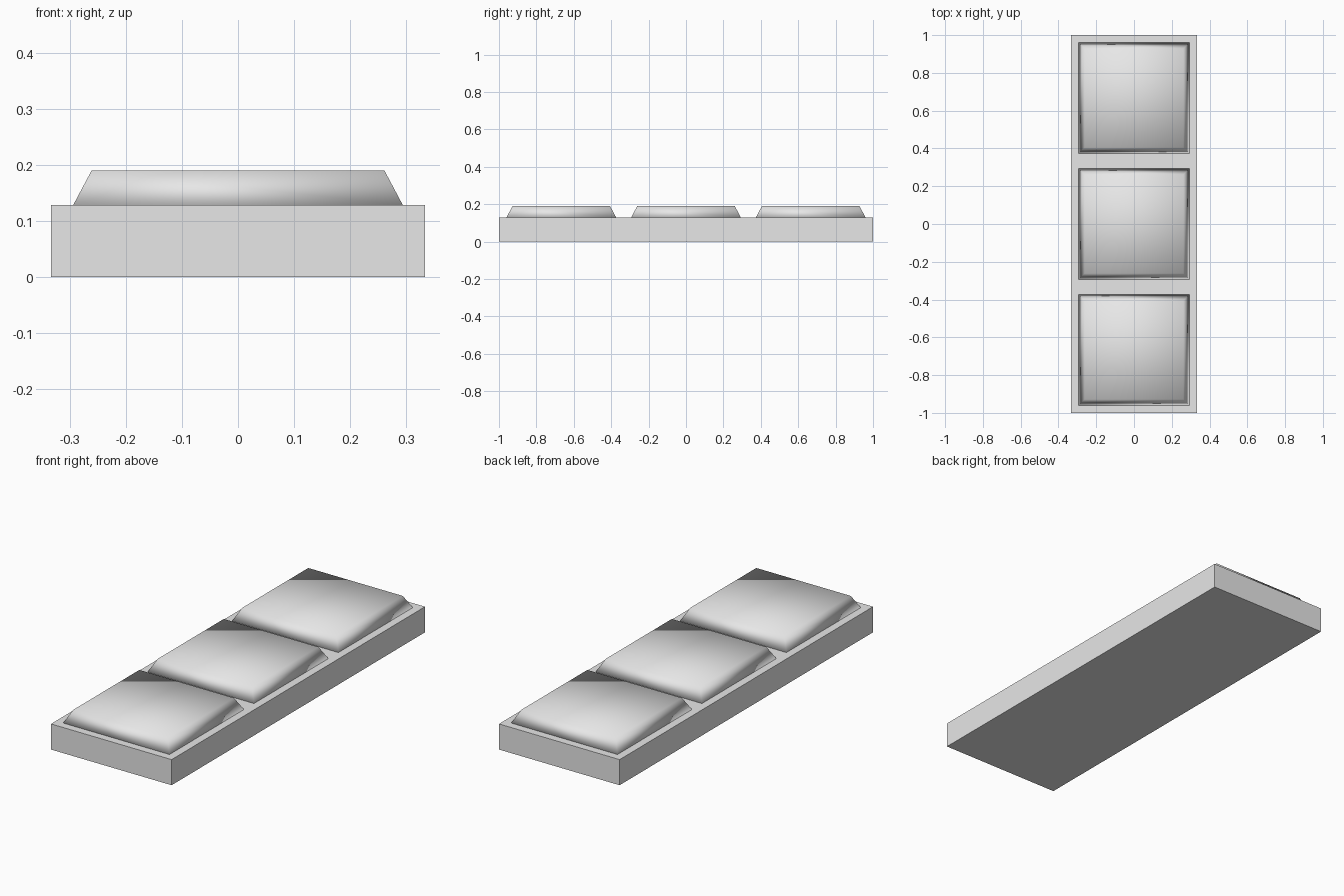
import bpy
from math import pi, sqrt

cube = bpy.data.objects.get("Cube")
if cube:
    bpy.data.objects.remove(cube, do_unlink=True)

WIDTH, LENGTH = 2 / 3, 2.0
BASE_TOP, PAD_TOP = 0.128, 0.19
PAD_BOTTOM_HALF, PAD_TOP_HALF = 0.294, 0.261

# Single grey material
grey = bpy.data.materials.new("light_grey")
grey.use_nodes = True
colour = (0.8, 0.8, 0.8, 1)
grey.diffuse_color = colour
grey.node_tree.nodes["Principled BSDF"].inputs["Base Color"].default_value = colour


def finish(name):
    obj = bpy.context.object
    obj.name = name
    obj.data.materials.append(grey)
    bpy.ops.object.transform_apply(location=False, rotation=True, scale=True)
    return obj


# Flat rectangular base slab
bpy.ops.mesh.primitive_cube_add(size=1, location=(0, 0, BASE_TOP / 2))
bpy.context.object.scale = (WIDTH, LENGTH, BASE_TOP)
finish("base_slab")

# Three raised square pads with sloping, softly shaded sides
for name, step in (("front_pad", -1), ("middle_pad", 0), ("back_pad", 1)):
    bpy.ops.mesh.primitive_cone_add(
        vertices=4, radius1=PAD_BOTTOM_HALF * sqrt(2), radius2=PAD_TOP_HALF * sqrt(2),
        depth=PAD_TOP - BASE_TOP, rotation=(0, 0, pi / 4),
        location=(0, step * WIDTH, (BASE_TOP + PAD_TOP) / 2))
    finish(name)
    bpy.ops.object.shade_smooth()
